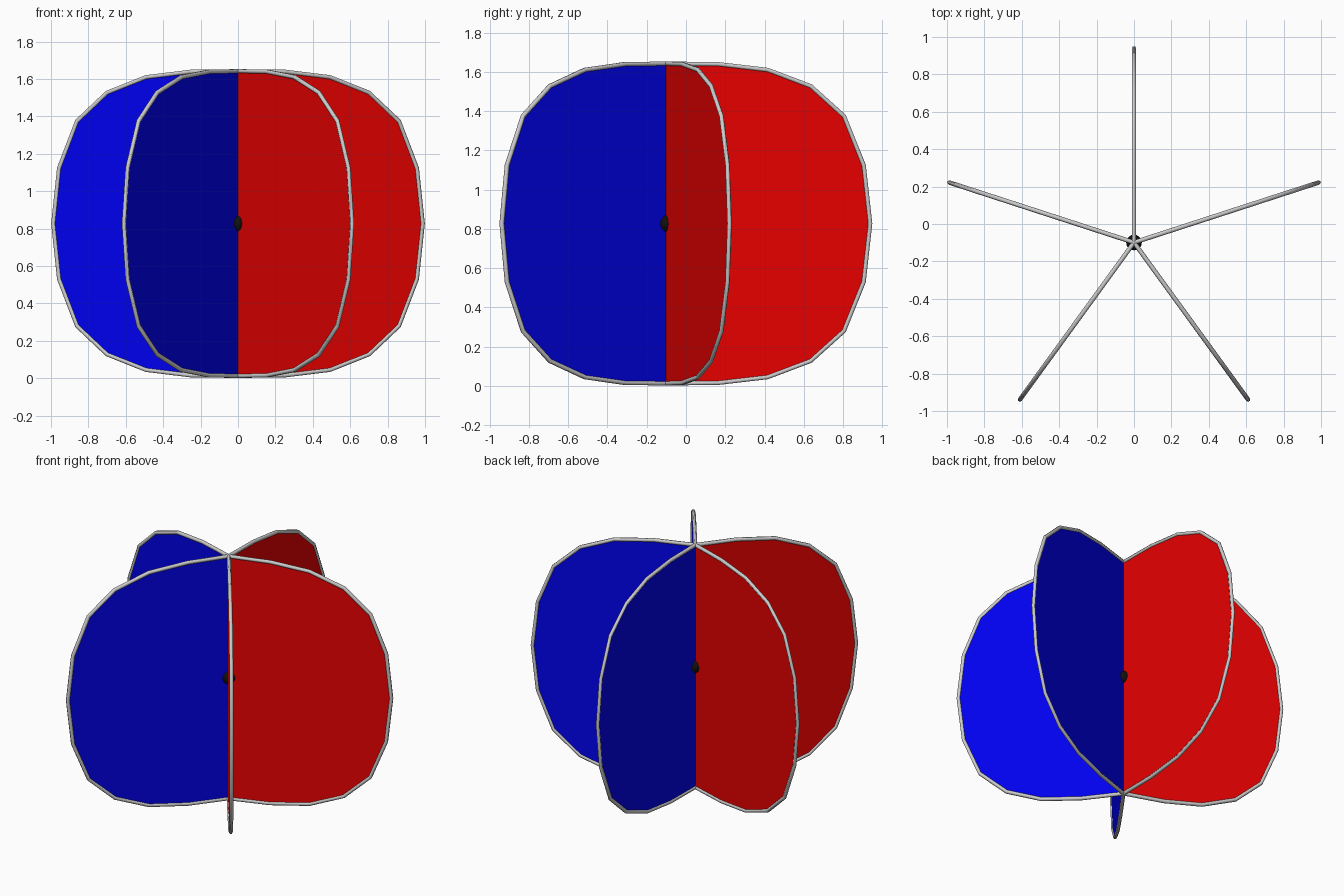
import bpy, bmesh
from math import sin, cos, tan, radians
from mathutils import Vector

if "Cube" in bpy.data.objects:
    bpy.data.objects.remove(bpy.data.objects["Cube"])

CENTRE = Vector((0, -0.099, 0.827))
RIM = 0.012
GAP = 0.004
FINS = 5

# upper half of the fin outline: (radius, height above the middle)
UPPER = [(0, 0.815), (0.265, 0.812), (0.515, 0.783), (0.735, 0.7),
         (0.904, 0.548), (1.005, 0.297), (1.038, 0)]
OUTLINE = UPPER + [(r, -h) for r, h in reversed(UPPER[:-1])]


def material(name, color):
    mat = bpy.data.materials.new(name)
    mat.diffuse_color = (*color, 1)
    mat.use_nodes = True
    mat.node_tree.nodes["Principled BSDF"].inputs["Base Color"].default_value = mat.diffuse_color
    return mat


def direction(deg):
    return Vector((cos(radians(deg)), sin(radians(deg)), 0))


def add_object(name, data):
    obj = bpy.data.objects.new(name, data)
    bpy.context.collection.objects.link(obj)
    return obj


blue = material("blue", (0.0, 0.0, 0.85))
red = material("red", (0.8, 0.0, 0.0))
black = material("black", (0.005, 0.005, 0.005))
step = 360 / FINS
half = radians(step / 2)

for i in range(FINS):
    angle = 90 + i * step

    # folded panel filling the wedge between two fins, one colour per wing
    bm = bmesh.new()
    fold = direction(angle + step / 2) * (GAP / sin(half))
    axis = [bm.verts.new(CENTRE + fold + Vector((0, 0, h)))
            for h in (OUTLINE[0][1], OUTLINE[-1][1])]
    for side, a in ((1, angle), (-1, angle + step)):
        d = direction(a)
        n = Vector((-d.y, d.x, 0)) * side
        edge = [bm.verts.new(CENTRE + d * r + n * GAP + Vector((0, 0, h)))
                for r, h in OUTLINE[1:-1]]
        loop = [axis[0]] + edge + [axis[1]]
        face = bm.faces.new(loop if side < 0 else loop[::-1])
        face.normal_update()
        if face.normal.dot(n) < 0:
            face.normal_flip()
        face.material_index = 0 if side > 0 else 1
    mesh = bpy.data.meshes.new("folded_panel")
    bm.to_mesh(mesh)
    bm.free()
    mesh.materials.append(blue)
    mesh.materials.append(red)
    add_object(f"folded_panel_{i + 1}", mesh)

    # grey rim wire along the fin edge
    curve = bpy.data.curves.new("rim_wire", "CURVE")
    curve.dimensions = "3D"
    curve.bevel_depth = RIM
    curve.bevel_resolution = 1
    curve.use_fill_caps = True
    spline = curve.splines.new("POLY")
    spline.points.add(len(OUTLINE) - 1)
    for p, (r, h) in zip(spline.points, OUTLINE):
        p.co = (*(CENTRE + direction(angle) * r + Vector((0, 0, h))), 1)
    add_object(f"rim_wire_{i + 1}", curve)

# small black ball in the middle
bpy.ops.mesh.primitive_uv_sphere_add(segments=16, ring_count=10, radius=0.042,
                                     location=CENTRE)
ball = bpy.context.object
ball.name = "centre_ball"
ball.data.materials.append(black)
bpy.ops.object.shade_smooth()
